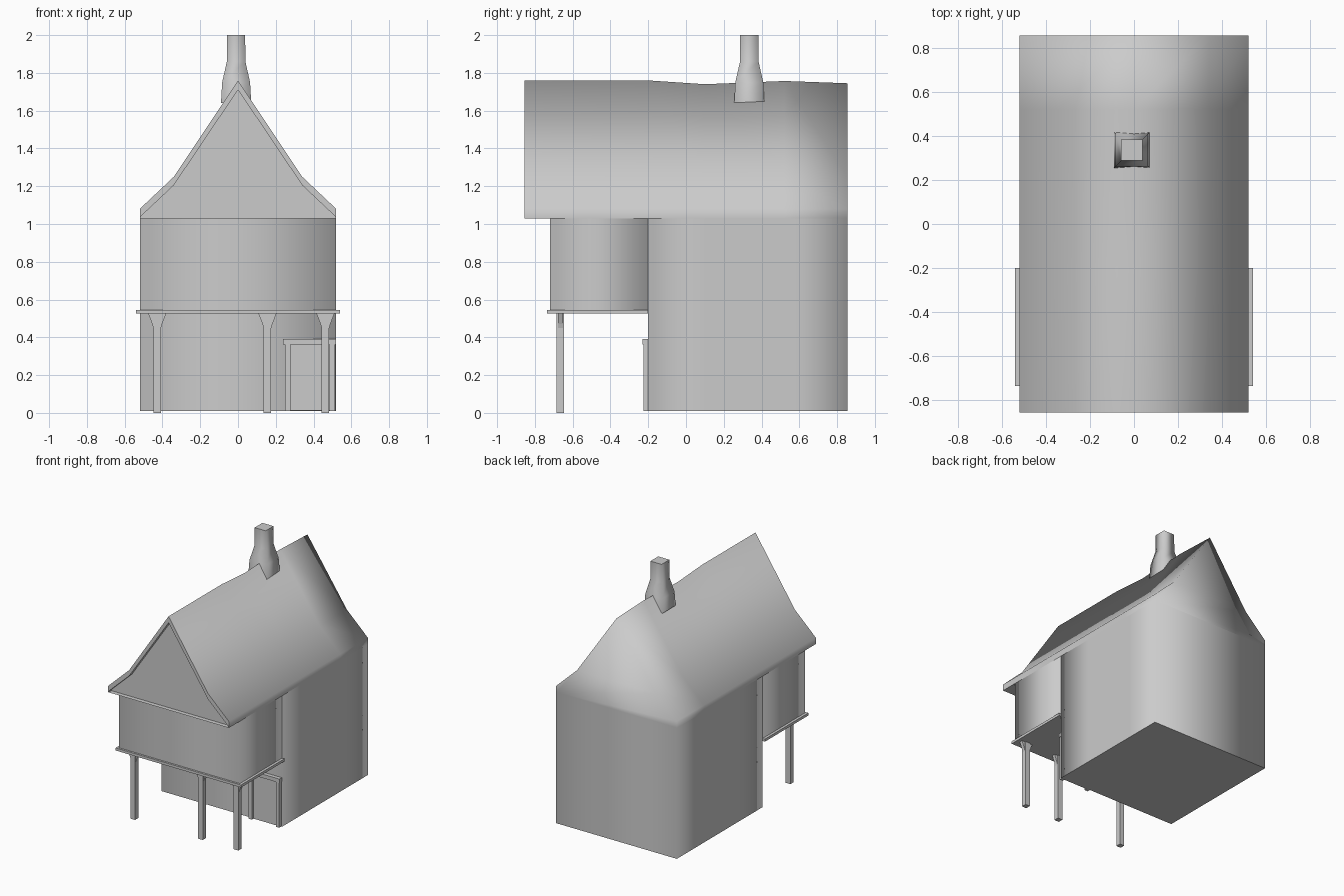
import bpy, bmesh
from mathutils import Vector

cube = bpy.data.objects.get("Cube")
if cube:
    bpy.data.objects.remove(cube)

grey = bpy.data.materials.new("plain_grey")
grey.use_nodes = True
colour = (0.6, 0.6, 0.6, 1)
grey.diffuse_color = colour
grey.node_tree.nodes["Principled BSDF"].inputs["Base Color"].default_value = colour


def finish(name, bm, smooth):
    bmesh.ops.recalc_face_normals(bm, faces=bm.faces)
    for f in bm.faces:
        f.smooth = smooth
    mesh = bpy.data.meshes.new(name)
    bm.to_mesh(mesh)
    bm.free()
    mesh.materials.append(grey)
    obj = bpy.data.objects.new(name, mesh)
    bpy.context.collection.objects.link(obj)
    return obj


def loft(name, rings, sharp=lambda a, b: False):
    """Skin closed rings, cap both ends; cap borders and chosen edges stay sharp."""
    bm = bmesh.new()
    loops = [[bm.verts.new(p) for p in ring] for ring in rings]
    for low, high in zip(loops, loops[1:]):
        for i in range(len(low)):
            j = (i + 1) % len(low)
            bm.faces.new((low[i], low[j], high[j], high[i]))
    caps = [bm.faces.new(loops[0]), bm.faces.new(loops[-1])]
    for e in bm.edges:
        if sharp(e.verts[0].co, e.verts[1].co):
            e.smooth = False
    if rings[0][0][2] != rings[-1][0][2]:
        for cap in caps:
            for e in cap.edges:
                e.smooth = False
    return finish(name, bm, True)


def box(name, lo, hi):
    bm = bmesh.new()
    bmesh.ops.create_cube(bm, size=1)
    lo, hi = Vector(lo), Vector(hi)
    for v in bm.verts:
        v.co = (lo + hi) / 2 + v.co * (hi - lo)
    return finish(name, bm, False)


W = 0.52            # half width of the house
FRONT, BACK = -0.855, 0.855
EAVE = 1.03

# Main house walls
plan = [(-W, -0.2), (0, -0.2), (W, -0.2), (W, 0.1), (W, 0.57), (W, BACK),
        (0, BACK), (-W, BACK), (-W, 0.57), (-W, 0.1)]
loft("house_walls", [[(x, y, z) for x, y in plan] for z in (0.01, 0.5, EAVE)])

# Overhanging upper room above the porch
plan = [(-W, -0.72), (0, -0.72), (W, -0.72), (W, -0.2), (-W, -0.2)]
loft("upper_room", [[(x, y, z) for x, y in plan] for z in (0.54, EAVE)])


# Roof with a bent slope, a slightly wavy ridge and a recessed front gable
def roof_ring(y, ridge, kink=1.25, eave=1.08, half=W):
    right = [(0.34, kink), (half, eave), (half, EAVE)]
    left = [(-x, z) for x, z in reversed(right)]
    return [(x, y, z) for x, z in left + [(0, ridge)] + right]


def roof_sharp(a, b):
    at_front = a.y < -0.8 and b.y < -0.8
    at_eave = a.z < EAVE + 0.01 and b.z < EAVE + 0.01
    return at_front or at_eave


loft("roof", [roof_ring(-0.82, 1.71, 1.205, 1.04, 0.515),
              roof_ring(FRONT, 1.71, 1.205, 1.04, 0.515),
              roof_ring(FRONT, 1.76),
              roof_ring(-0.2, 1.76),
              roof_ring(0.1, 1.74),
              roof_ring(0.52, 1.757),
              roof_ring(BACK, 1.745)], roof_sharp)

# Chimney, flared at the base
corners = [(-1, -1), (1, -1), (1, 1), (-1, 1)]
loft("chimney", [[(-0.01 + sx * h, 0.335 + sy * h, z) for sx, sy in corners]
                 for h, z in ((0.08, 1.64), (0.074, 1.75), (0.049, 1.86), (0.048, 2.0))])

# Porch slab
box("porch_slab", (-0.54, -0.735, 0.525), (0.54, -0.2, 0.545))

# Porch posts with a pair of brackets each
for n, x in enumerate((-0.428, 0.156, 0.463), 1):
    box(f"porch_post_{n}", (x - 0.02, -0.685, 0), (x + 0.02, -0.645, 0.53))
    for side, s in (("left", 1), ("right", -1)):
        tri = [(x + s * 0.015, 0.43), (x + s * 0.026, 0.47),
               (x + s * 0.048, 0.527), (x + s * 0.015, 0.527)]
        bracket = loft(f"post_bracket_{side}_{n}",
                       [[(px, y, pz) for px, pz in tri] for y in (-0.678, -0.652)],
                       lambda a, b: True)

# Door, frame and lintel
box("door", (0.275, -0.208, 0.012), (0.49, -0.195, 0.365))
box("door_jamb_right", (0.248, -0.225, 0.01), (0.278, -0.195, 0.365))
box("door_jamb_left", (0.485, -0.225, 0.01), (0.513, -0.195, 0.365))
box("door_lintel", (0.238, -0.23, 0.362), (0.518, -0.195, 0.392))
